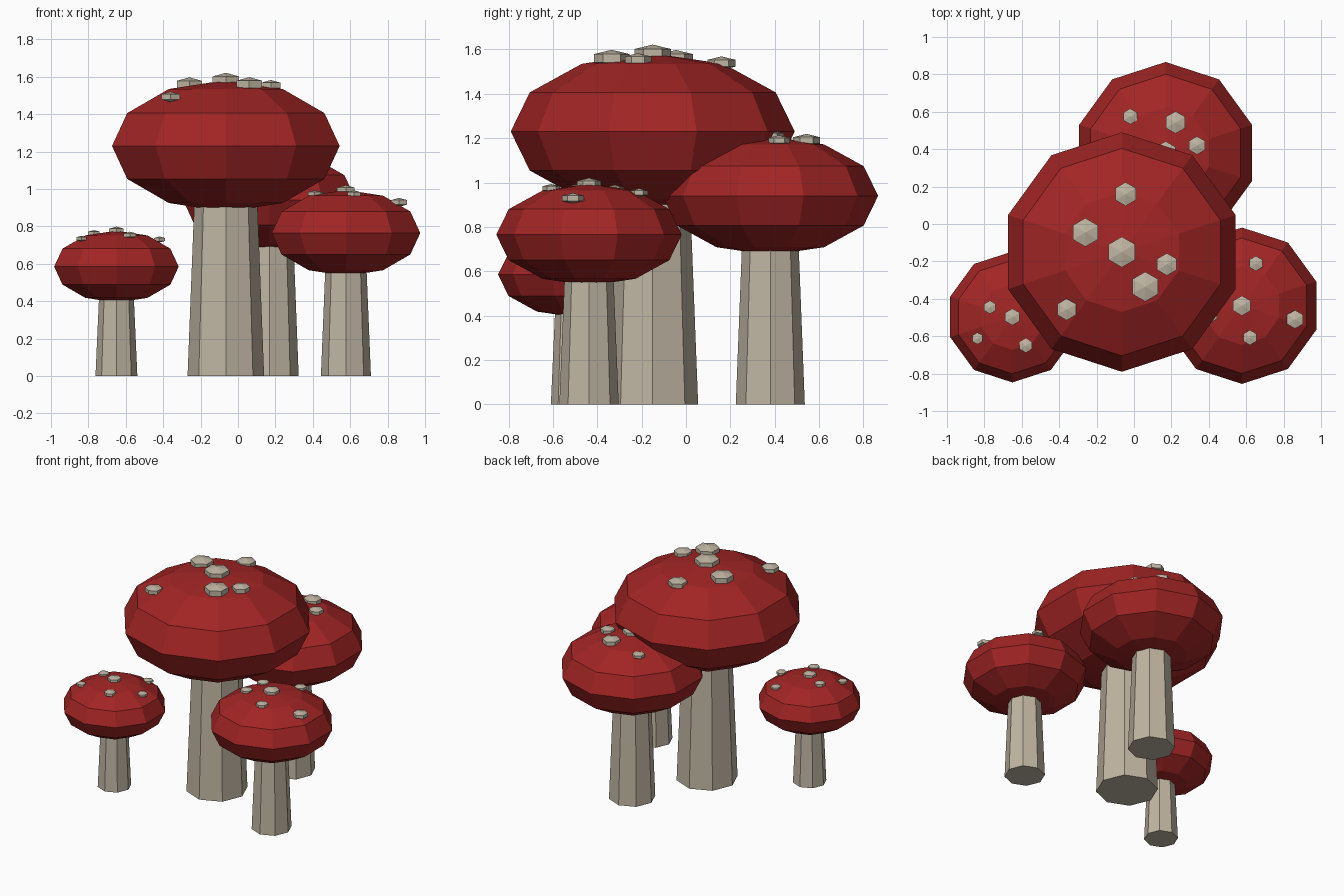
import bpy
from math import sqrt

if "Cube" in bpy.data.objects:
    bpy.data.objects.remove(bpy.data.objects["Cube"])


def material(name, color):
    m = bpy.data.materials.new(name)
    m.use_nodes = True
    m.diffuse_color = color
    m.node_tree.nodes["Principled BSDF"].inputs["Base Color"].default_value = color
    return m


RED = material("cap red", (0.36, 0.018, 0.018, 1))
CREAM = material("pale cream", (0.52, 0.46, 0.36, 1))


def finish(name, mat):
    ob = bpy.context.object
    ob.name = name
    ob.data.materials.append(mat)
    return ob


def squashed_ball(name, mat, sides, rings, center, radius, height):
    bpy.ops.mesh.primitive_uv_sphere_add(segments=sides, ring_count=rings, radius=1, location=center)
    finish(name, mat).scale = (radius, radius, height)


def mushroom(name, x, y, equator, radius, spots):
    height = 0.55 * radius
    # Tapered stem, running up inside the cap
    bpy.ops.mesh.primitive_cone_add(vertices=8, radius1=0.32 * radius, radius2=0.245 * radius,
                                    depth=equator, location=(x, y, equator / 2))
    stem = finish(name + "_stem", CREAM)
    stem.rotation_euler.z = 0
    # Faceted cap
    squashed_ball(name + "_cap", RED, 10, 6, (x, y, equator), radius, height)
    # Raised spots, each centred on the cap surface; the first sits at the crown
    for i, (sx, sy, size) in enumerate([(x, y, 0.137 * radius)] + spots):
        d2 = ((sx - x) ** 2 + (sy - y) ** 2) / radius ** 2
        z = equator + height * sqrt(1 - d2)
        squashed_ball(f"{name}_spot_{i + 1}", CREAM, 6, 3, (sx, sy, z), size * 1.08, size * 0.45)


mushroom("large_mushroom", -0.065, -0.15, 1.23, 0.64,
         [(-0.045, 0.16, 0.068), (-0.26, -0.045, 0.082), (0.176, -0.216, 0.064),
          (0.06, -0.335, 0.085), (-0.36, -0.457, 0.062)])
mushroom("back_mushroom", 0.169, 0.38, 0.94, 0.486,
         [(-0.02, 0.575, 0.045), (0.222, 0.543, 0.064), (0.337, 0.42, 0.052)])
mushroom("left_mushroom", 0.577, -0.437, 0.765, 0.418,
         [(0.652, -0.211, 0.043), (0.861, -0.51, 0.053), (0.62, -0.607, 0.043),
          (0.41, -0.487, 0.043), (0.427, -0.32, 0.043)])
mushroom("right_mushroom", -0.65, -0.497, 0.585, 0.35,
         [(-0.77, -0.445, 0.038), (-0.837, -0.612, 0.034), (-0.578, -0.65, 0.041),
          (-0.42, -0.5, 0.036), (-0.515, -0.3, 0.036)])
